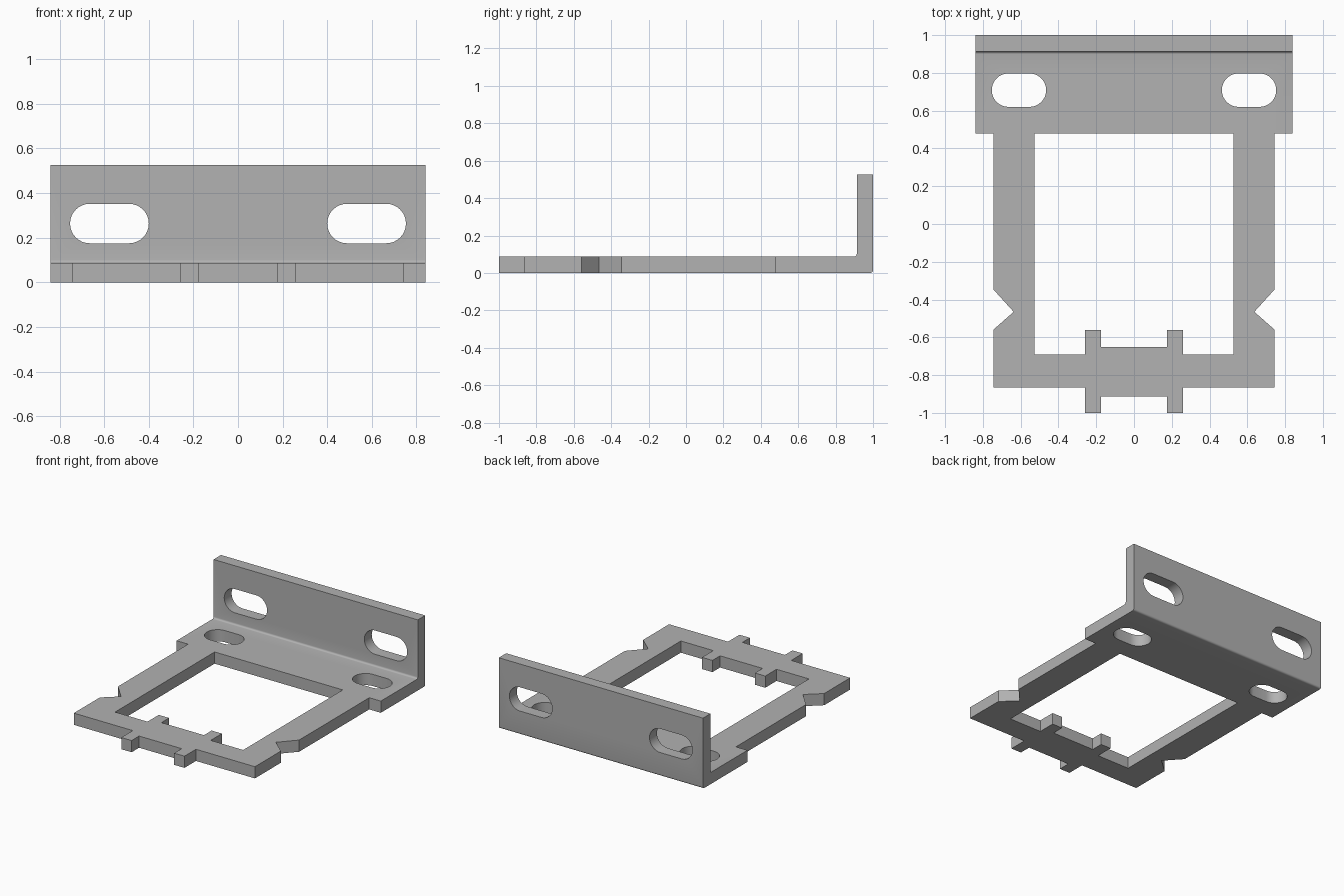
import bpy, bmesh, math
from mathutils import Vector

cube = bpy.data.objects.get("Cube")
if cube:
    bpy.data.objects.remove(cube, do_unlink=True)

THICK, HEIGHT, HALF_WIDTH = 0.087, 0.525, 0.84
SHELF_EDGE = 0.478
BACK_INNER = 1 - THICK

steel = bpy.data.materials.new("grey steel")
steel.use_nodes = True
grey = (0.445, 0.445, 0.445, 1)
steel.diffuse_color = grey
steel.node_tree.nodes["Principled BSDF"].inputs["Base Color"].default_value = grey


def prism(name, points, depth):
    """Extrude a closed 3D outline along the depth vector."""
    bm = bmesh.new()
    face = bm.faces.new([bm.verts.new(p) for p in points])
    ext = bmesh.ops.extrude_face_region(bm, geom=[face])
    moved = [v for v in ext["geom"] if isinstance(v, bmesh.types.BMVert)]
    bmesh.ops.translate(bm, verts=moved, vec=Vector(depth))
    bmesh.ops.recalc_face_normals(bm, faces=bm.faces)
    mesh = bpy.data.meshes.new(name)
    bm.to_mesh(mesh)
    bm.free()
    ob = bpy.data.objects.new(name, mesh)
    bpy.context.collection.objects.link(ob)
    return ob


def arc(cx, cy, r, start, end, steps):
    angles = [math.radians(start + (end - start) * i / steps) for i in range(steps + 1)]
    return [(cx + r * math.cos(a), cy + r * math.sin(a)) for a in angles]


def slot(x0, x1, y0, y1):
    """Outline of a slot with round ends."""
    r, mid = (y1 - y0) / 2, (y0 + y1) / 2
    return arc(x1 - r, mid, r, -90, 90, 16) + arc(x0 + r, mid, r, 90, 270, 16)


def mirrored(half):
    return half + [(-x, y) for x, y in reversed(half)]


def combine(target, cutter, operation):
    cutter.hide_render = True
    mod = target.modifiers.new(cutter.name, "BOOLEAN")
    mod.operation, mod.object, mod.solver = operation, cutter, "EXACT"
    bpy.context.view_layer.objects.active = target
    bpy.ops.object.modifier_apply(modifier=mod.name)
    bpy.data.objects.remove(cutter, do_unlink=True)


# Bent sheet: L profile with a small radius inside and outside the bend
r_out, r_in = 0.015, 0.014
profile = [(-1.1, THICK), (-1.1, 0)]
profile += arc(1 - r_out, r_out, r_out, -90, 0, 5)
profile += [(1, HEIGHT), (BACK_INNER, HEIGHT)]
profile += arc(BACK_INNER - r_in, THICK + r_in, r_in, 0, -90, 5)
bracket = prism("mounting_bracket", [(-1, y, z) for y, z in profile], (2, 0, 0))

# Plan shape: wide shelf, side arms with notches, front bar with two tabs
outline = mirrored([
    (HALF_WIDTH, 1.1), (HALF_WIDTH, SHELF_EDGE), (0.745, SHELF_EDGE),
    (0.745, -0.346), (0.637, -0.465), (0.745, -0.56), (0.745, -0.865),
    (0.26, -0.865), (0.26, -1), (0.175, -1), (0.175, -0.912)])
plan = prism("plan_shape", [(x, y, -0.5) for x, y in outline], (0, 0, 2))
combine(bracket, plan, "INTERSECT")

# Central window, with the tabs reaching into it
opening = mirrored([
    (0.527, SHELF_EDGE), (0.527, -0.692), (0.26, -0.692),
    (0.26, -0.56), (0.175, -0.56), (0.175, -0.65)])
window = prism("window_cutter", [(x, y, -0.5) for x, y in opening], (0, 0, 1))
combine(bracket, window, "DIFFERENCE")

# Slots in the shelf and in the upright, one on each side
for side in (-1, 1):
    shelf = [(side * x, y, -0.2) for x, y in slot(0.465, 0.753, 0.62, 0.797)]
    combine(bracket, prism("shelf_slot_cutter", shelf, (0, 0, 0.5)), "DIFFERENCE")
    wall = [(side * x, 0.85, z) for x, z in slot(0.4, 0.753, 0.175, 0.352)]
    combine(bracket, prism("wall_slot_cutter", wall, (0, 0.4, 0)), "DIFFERENCE")

# Colour and shading
bracket.data.materials.clear()
bracket.data.materials.append(steel)
bpy.ops.object.select_all(action="DESELECT")
bracket.select_set(True)
bpy.context.view_layer.objects.active = bracket
bpy.ops.object.shade_smooth_by_angle(angle=math.radians(30))
